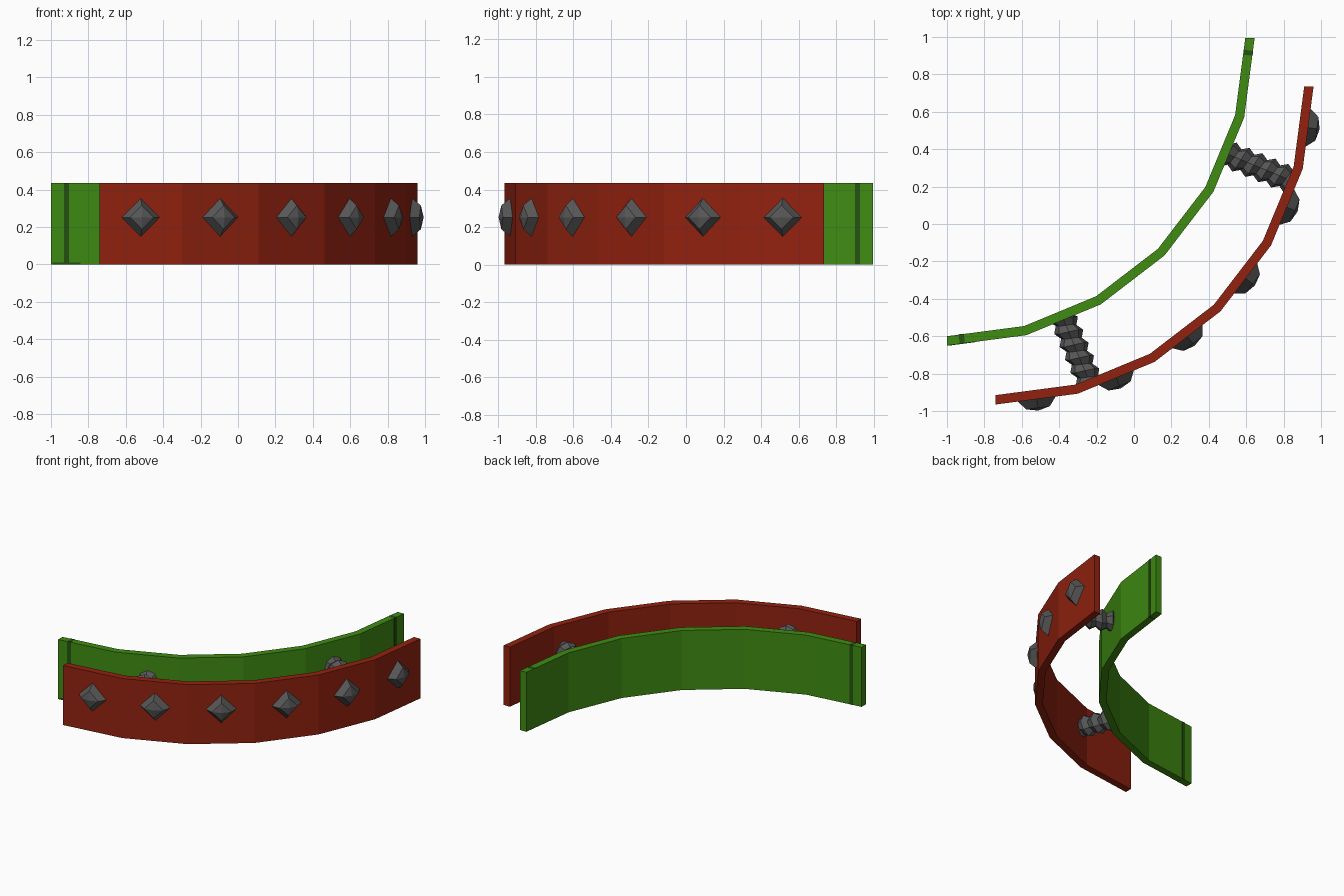
import bpy, math
from math import sin, cos, pi, radians
from mathutils import Matrix, Vector

if "Cube" in bpy.data.objects:
    bpy.data.objects.remove(bpy.data.objects["Cube"])

H = 0.435


def material(name, rgb):
    m = bpy.data.materials.new(name)
    m.diffuse_color = (*rgb, 1)
    m.use_nodes = True
    m.node_tree.nodes["Principled BSDF"].inputs["Base Color"].default_value = m.diffuse_color
    return m


red = material("red paint", (0.29, 0.016, 0.005))
green = material("green paint", (0.05, 0.26, 0.006))
dark_green = material("dark green wear", (0.018, 0.085, 0.006))
steel = material("dark steel", (0.095, 0.095, 0.095))


def make(name, verts, faces, mat, matrix=Matrix()):
    me = bpy.data.meshes.new(name)
    me.from_pydata(verts, [], faces)
    me.materials.append(mat)
    me.validate()
    ob = bpy.data.objects.new(name, me)
    bpy.context.collection.objects.link(ob)
    ob.matrix_world = matrix
    return ob


def loft(name, rings, mat, matrix=Matrix()):
    """Skin equal-sized vertex rings and cap both ends."""
    n, m = len(rings[0]), len(rings)
    verts = [v for r in rings for v in r]
    faces = [(i*n + j, i*n + (j+1) % n, (i+1)*n + (j+1) % n, (i+1)*n + j)
             for i in range(m-1) for j in range(n)]
    faces += [tuple(reversed(range(n))), tuple(range((m-1)*n, m*n))]
    return make(name, verts, faces, mat, matrix)


def polar(c, r, deg):
    a = radians(deg)
    return c[0] + r*sin(a), c[1] - r*cos(a)


def outward(c, r, deg, z):
    """Frame at a wall point: local x along the wall, y up, z outward."""
    a = radians(deg)
    rot = Matrix(((cos(a), 0, sin(a)), (sin(a), 0, -cos(a)), (0, 1, 0))).to_4x4()
    # columns: tangent, up, outward normal
    return Matrix.Translation((*polar(c, r, deg), z)) @ rot


def wall(name, c, r, mat):
    rings = []
    for i in range(7):
        p, q = polar(c, r - 0.025, 15*i), polar(c, r + 0.025, 15*i)
        rings.append([(*p, 0), (*p, H), (*q, H), (*q, 0)])
    return loft(name, rings, mat)


# Curved bumper bands, six flat segments over a quarter circle
GC, RC = (-1.0, 0.995), (-0.74, 0.735)
wall("inner_band", GC, 1.62, green)
wall("outer_band", RC, 1.675, red)

# Diamond studs at the middle of each outer segment
flat = cos(radians(7.5))
for i in range(6):
    verts = [(r*cos(k*pi/2), r*sin(k*pi/2), h)
             for r, h in ((0.105, -0.004), (0.064, 0.047)) for k in range(4)]
    verts.append((0, 0, 0.062))
    faces = [(k, (k+1) % 4, 4 + (k+1) % 4, 4 + k) for k in range(4)]
    faces += [(4 + k, 4 + (k+1) % 4, 8) for k in range(4)] + [(3, 2, 1, 0)]
    make("stud", verts, faces, steel, outward(RC, 1.70*flat, 15*i + 7.5, 0.252))

# Coarse helical springs joining the bands
SIDES, PITCH, TURNS, LENGTH = 8, 0.075, 6, 0.36
for deg in (22.5, 67.5):
    rings = []
    for k in range(2*TURNS):
        r = 0.076 if k % 2 else 0.052
        rings.append([(r*cos(2*pi*j/SIDES), r*sin(2*pi*j/SIDES),
                       min(max(PITCH*(k/2 - 0.75 + abs(j - SIDES/2)/SIDES), -0.01), LENGTH))
                      for j in range(SIDES)])
    loft("spring", rings, steel, outward(GC, 1.64*flat, deg, 0.25))


def plate(name, deg, r0, r1, width, z0, z1):
    """Thin worn patch lying on the green band."""
    w = width/2
    rings = [[(-w, z0, z), (w, z0, z), (w, z1, z), (-w, z1, z)] for z in (r0, r1)]
    a = radians(deg)
    # point on the straight end segment, offset from the end of the band
    end = 0 if deg < 45 else 90
    off = 0.08 if deg < 45 else -0.08
    M = outward(GC, 1.62, end, 0)
    base = Vector((*polar(GC, 1.62, end), 0))
    tang = Vector((cos(a), sin(a), 0))
    M = outward(GC, 1.62, deg, 0)
    M.translation = base + tang*off
    loft(name, rings, dark_green, M)


# Worn paint strips near both ends of the inner band
plate("wear_strip_left", 7.5, -0.0265, 0.0265, 0.028, 0, H + 0.001)
plate("wear_strip_right", 82.5, -0.024, 0.0265, 0.026, 0, H + 0.001)
plate("wear_bottom_left", 7.5, 0.024, 0.0265, 0.15, 0, 0.01)
